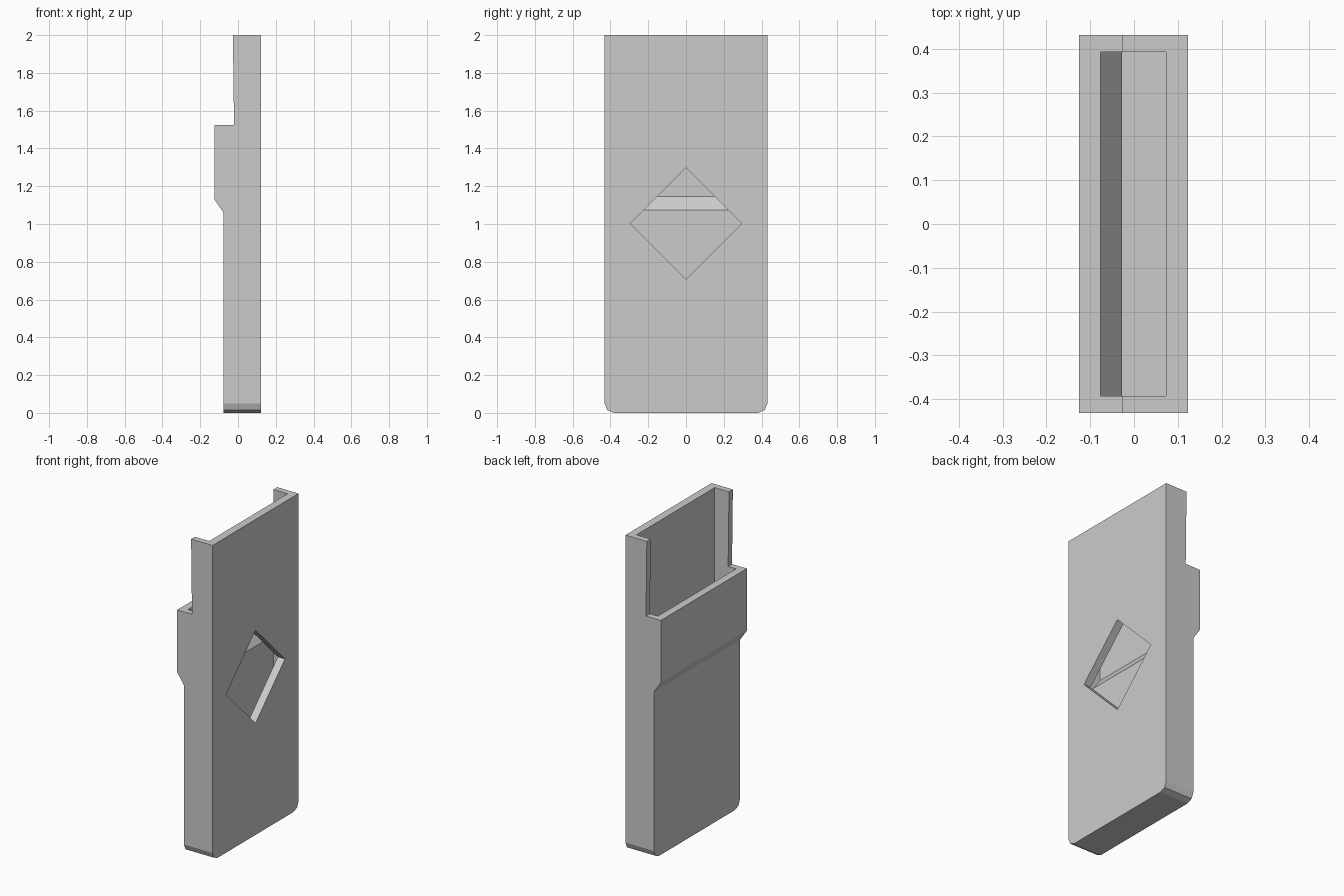
import bpy
import bmesh
from mathutils import Vector

default = bpy.data.objects.get("Cube")
if default:
    bpy.data.objects.remove(default, do_unlink=True)

grey = bpy.data.materials.new("plain grey")
grey.use_nodes = True
colour = (0.6, 0.6, 0.6, 1)
grey.diffuse_color = colour
grey.node_tree.nodes["Principled BSDF"].inputs["Base Color"].default_value = colour


def prism(name, outline, sweep, round_feet=0):
    """Extrude a closed outline of 3D points along a vector."""
    bm = bmesh.new()
    face = bm.faces.new([bm.verts.new(p) for p in outline])
    grown = bmesh.ops.extrude_face_region(bm, geom=[face])["geom"]
    bmesh.ops.translate(bm, vec=sweep, verts=[v for v in grown if isinstance(v, bmesh.types.BMVert)])
    bmesh.ops.recalc_face_normals(bm, faces=bm.faces)
    if round_feet:
        # Round the two lower edges that run across the thickness
        feet = [e for e in bm.edges if all(abs(v.co.z) < 1e-5 for v in e.verts)
                and abs(e.verts[0].co.y - e.verts[1].co.y) < 1e-5]
        bmesh.ops.bevel(bm, geom=feet, offset=round_feet, segments=2, profile=0.5, affect="EDGES")
    mesh = bpy.data.meshes.new(name)
    bm.to_mesh(mesh)
    bm.free()
    mesh.materials.append(grey)
    obj = bpy.data.objects.new(name, mesh)
    bpy.context.collection.objects.link(obj)
    return obj


def side_profile(points, half_width):
    return [(x, -half_width, z) for x, z in points], Vector((0, 2 * half_width, 0))


# Outer sleeve: flat on one side, stepped bulge on the other
outer = [(0.123, 0), (0.123, 2), (-0.027, 2), (-0.021, 1.525), (-0.125, 1.525),
         (-0.125, 1.13), (-0.077, 1.06), (-0.077, 0)]
sleeve = prism("sleeve_case", *side_profile(outer, 0.431), round_feet=0.05)

# Pocket following the stepped wall, open at the top
pocket = [(0.073, 0.05), (0.073, 2.1), (-0.077, 2.1), (-0.077, 1.145),
          (-0.027, 1.075), (-0.027, 0.05)]
pocket_cutter = prism("pocket_cutter", *side_profile(pocket, 0.392))

# Diamond window through the flat wall
r, mid = 0.295, 1.003
diamond = [(0.03, 0, mid - r), (0.03, r, mid), (0.03, 0, mid + r), (0.03, -r, mid)]
window_cutter = prism("window_cutter", diamond, Vector((0.2, 0, 0)))

bpy.context.view_layer.objects.active = sleeve
for cutter in (pocket_cutter, window_cutter):
    cut = sleeve.modifiers.new(cutter.name, "BOOLEAN")
    cut.operation = "DIFFERENCE"
    cut.solver = "EXACT"
    cut.object = cutter
    bpy.ops.object.modifier_apply(modifier=cut.name)
    bpy.data.objects.remove(cutter, do_unlink=True)
